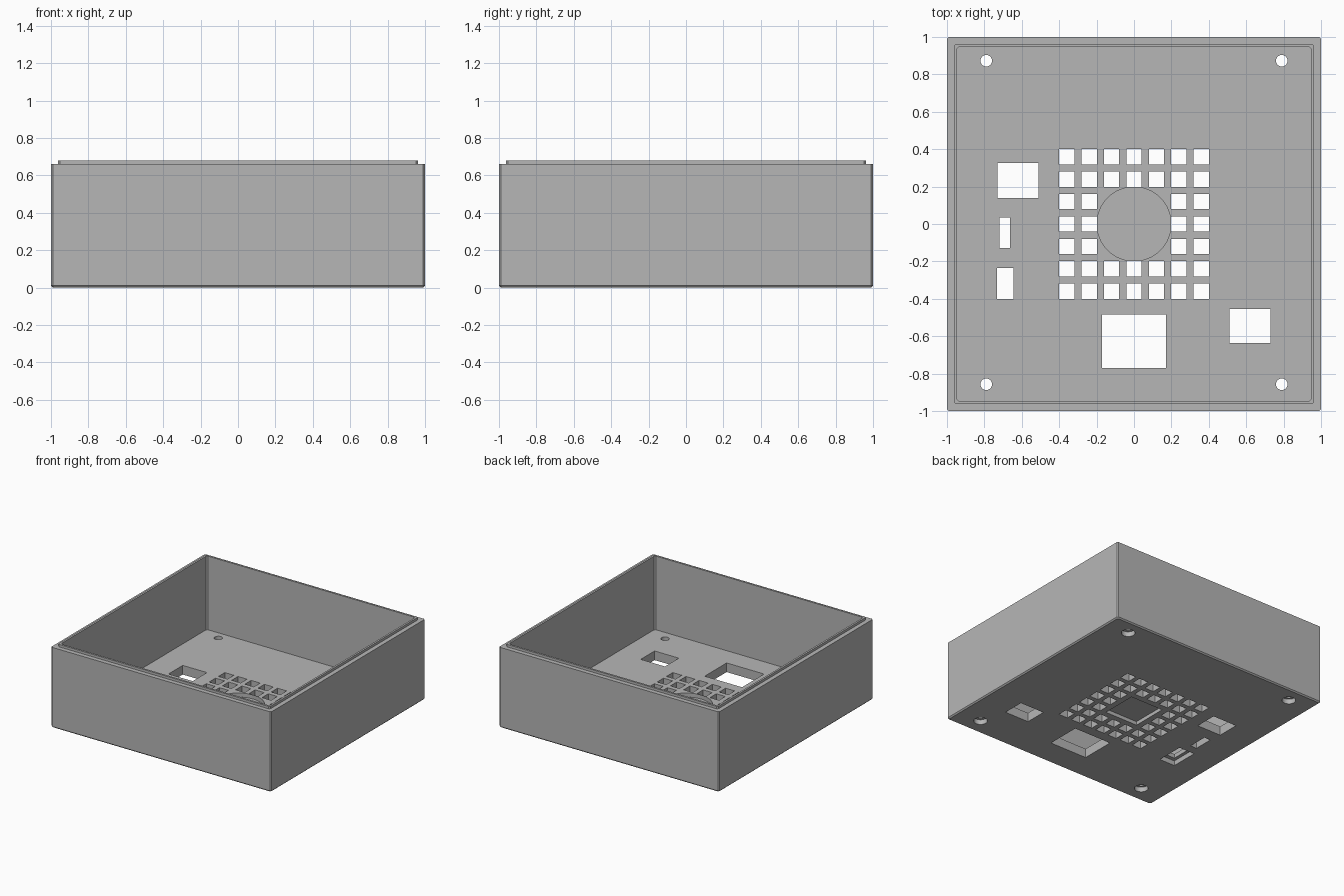
import bpy, bmesh
from mathutils import Matrix, Vector

default = bpy.data.objects.get("Cube")
if default:
    bpy.data.objects.remove(default, do_unlink=True)

FLOOR = 0.075

grey = bpy.data.materials.new("plain grey")
grey.use_nodes = True
colour = (0.47, 0.47, 0.47, 1)
grey.diffuse_color = colour
grey.node_tree.nodes["Principled BSDF"].inputs["Base Color"].default_value = colour


def finish(bm, name):
    bmesh.ops.recalc_face_normals(bm, faces=bm.faces)
    mesh = bpy.data.meshes.new(name)
    bm.to_mesh(mesh)
    bm.free()
    mesh.materials.append(grey)
    obj = bpy.data.objects.new(name, mesh)
    bpy.context.collection.objects.link(obj)
    return obj


def add_box(bm, x0, x1, y0, y1, z0, z1):
    centre = Vector((x0 + x1, y0 + y1, z0 + z1)) / 2
    size = Matrix.Diagonal((x1 - x0, y1 - y0, z1 - z0, 1))
    bmesh.ops.create_cube(bm, size=1, matrix=Matrix.Translation(centre) @ size)


def add_cylinder(bm, x, y, radius, z0, z1, sides):
    bmesh.ops.create_cone(bm, cap_ends=True, segments=sides, radius1=radius,
                          radius2=radius, depth=z1 - z0,
                          matrix=Matrix.Translation((x, y, (z0 + z1) / 2)))


def cut(target, bm, name):
    cutter = finish(bm, name)
    cutter.hide_render = True
    mod = target.modifiers.new(name, 'BOOLEAN')
    mod.operation = 'DIFFERENCE'
    mod.solver = 'EXACT'
    mod.object = cutter
    bpy.context.view_layer.objects.active = target
    bpy.ops.object.modifier_apply(modifier=name)
    bpy.data.objects.remove(cutter, do_unlink=True)


# Open tray: slightly chamfered square rings lofted along the wall profile
profile = [(0.99, 0), (1, 0.01), (1, 0.66), (0.963, 0.66),
           (0.963, 0.68), (0.947, 0.68), (0.947, FLOOR)]
bm = bmesh.new()
rings = []
for h, z in profile:
    c = h - 0.01
    corners = [(h, -c), (h, c), (c, h), (-c, h), (-h, c), (-h, -c), (-c, -h), (c, -h)]
    rings.append([bm.verts.new((x, y, z)) for x, y in corners])
for low, high in zip(rings, rings[1:]):
    for i in range(8):
        j = (i + 1) % 8
        bm.faces.new((low[i], low[j], high[j], high[i]))
bm.faces.new(rings[0])
bm.faces.new(rings[-1])
case = finish(bm, "open_case")

# Through openings: vent grid, connector windows, screw holes
screws = [(x, y) for x in (-0.79, 0.79) for y in (-0.857, 0.873)]
windows = [(-0.17, 0.17, -0.77, -0.485), (0.51, 0.73, -0.635, -0.455),
           (-0.73, -0.51, 0.14, 0.325), (-0.72, -0.663, -0.127, 0.035),
           (-0.733, -0.645, -0.4, -0.235)]
bm = bmesh.new()
for i in range(-3, 4):
    for j in range(-3, 4):
        if max(abs(i), abs(j)) > 1:
            x, y = i * 0.12, j * 0.12
            add_box(bm, x - 0.041, x + 0.041, y - 0.041, y + 0.041, -0.1, 0.2)
for window in windows:
    add_box(bm, *window, -0.1, 0.2)
for x, y in screws:
    add_cylinder(bm, x, y, 0.031, -0.1, 0.2, 32)
cut(case, bm, "through_cutter")

# Underside recesses: screw counterbores, square pocket, wide window rim
bm = bmesh.new()
for x, y in screws:
    add_cylinder(bm, x, y, 0.052, -0.1, 0.04, 32)
add_box(bm, -0.15, 0.15, -0.15, 0.15, -0.1, 0.03)
add_box(bm, -0.76, -0.618, -0.433, -0.202, -0.1, 0.04)
cut(case, bm, "underside_cutter")

# Shallow round recess in the floor
bm = bmesh.new()
add_cylinder(bm, 0, 0, 0.198, FLOOR - 0.033, 0.2, 64)
cut(case, bm, "round_recess_cutter")

# Smooth the round walls, keep corners sharp
for other in bpy.context.selected_objects:
    other.select_set(False)
case.select_set(True)
bpy.context.view_layer.objects.active = case
bpy.ops.object.shade_smooth_by_angle(angle=0.4)
